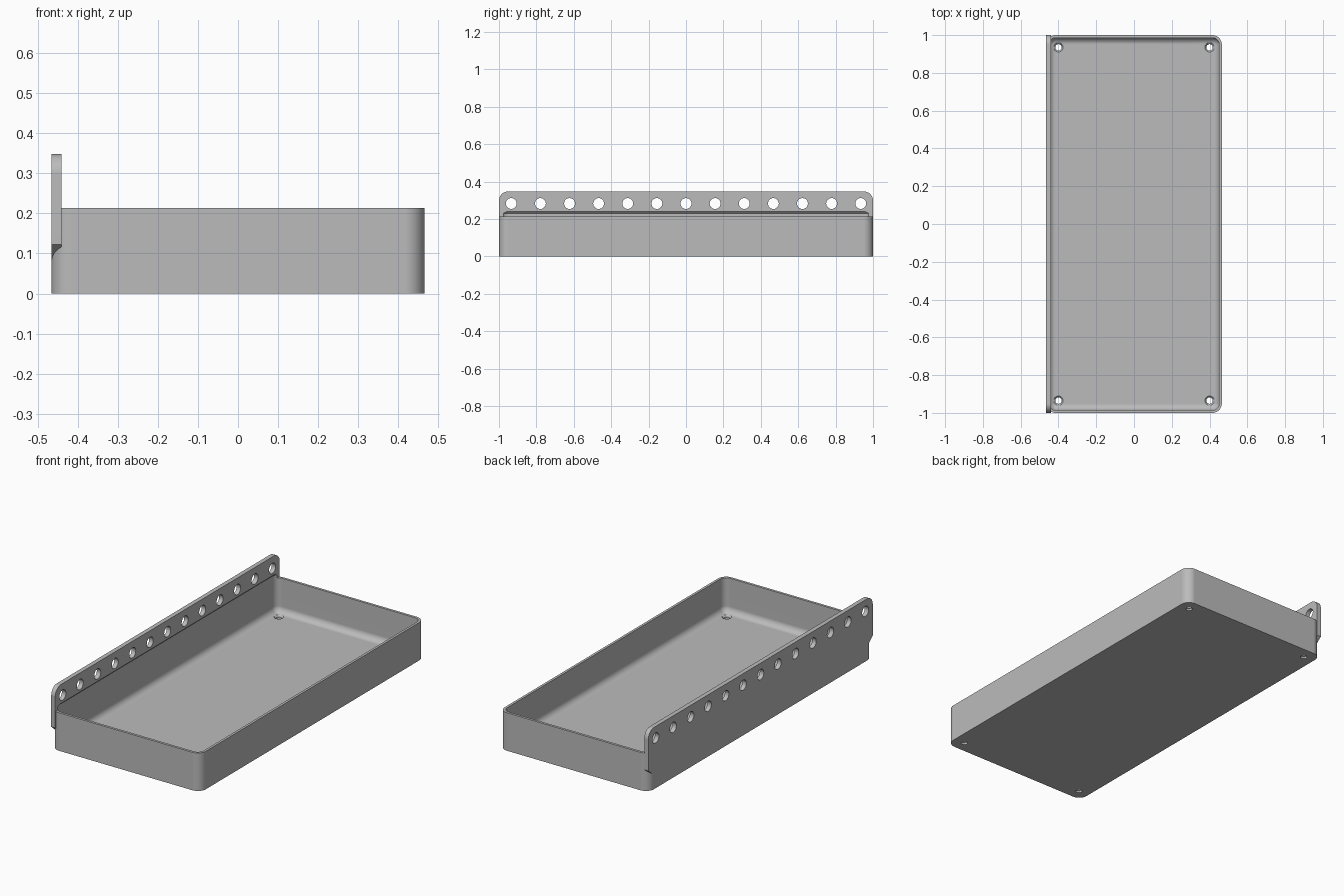
import bpy, bmesh
from math import pi, sin, cos, radians
from mathutils import Matrix, Vector

if "Cube" in bpy.data.objects:
    bpy.data.objects.remove(bpy.data.objects["Cube"])

HX, HY = 0.465, 1.0            # half width and half length
RIM, TOP = 0.214, 0.348        # wall height and rail height
WALL, FLOOR, R = 0.014, 0.02, 0.05
FILLET = 0.035                 # inner edge between floor and walls
RAIL_IN = -0.44                # inner face of the rail

grey = bpy.data.materials.new("light_grey")
grey.use_nodes = True
colour = (0.5, 0.5, 0.5, 1)
grey.diffuse_color = colour
grey.node_tree.nodes["Principled BSDF"].inputs["Base Color"].default_value = colour


def make(name, bm):
    bmesh.ops.recalc_face_normals(bm, faces=bm.faces)
    mesh = bpy.data.meshes.new(name)
    bm.to_mesh(mesh)
    bm.free()
    mesh.materials.append(grey)
    ob = bpy.data.objects.new(name, mesh)
    bpy.context.collection.objects.link(ob)
    return ob


def arc(cx, cy, r, start, steps=8):
    """Quarter circle from a start angle, counter-clockwise."""
    return [(cx + r * cos(start + pi / 2 * i / steps),
             cy + r * sin(start + pi / 2 * i / steps)) for i in range(steps + 1)]


def rounded_ring(inset):
    r = max(R - inset, 0.008)
    x, y = HX - inset - r, HY - inset - r
    return (arc(x, y, r, 0) + arc(-x, y, r, pi / 2)
            + arc(-x, -y, r, pi) + arc(x, -y, r, 1.5 * pi))


def loft(name, rings):
    """Closed solid through equal rings of 3D points."""
    bm = bmesh.new()
    rows = [[bm.verts.new(p) for p in ring] for ring in rings]
    n = len(rows[0])
    for a, b in zip(rows, rows[1:]):
        for i in range(n):
            bm.faces.new((a[i], a[(i + 1) % n], b[(i + 1) % n], b[i]))
    bm.faces.new(rows[0])
    bm.faces.new(rows[-1])
    return make(name, bm)


def stacked(name, levels):
    return loft(name, [[(x, y, z) for x, y in rounded_ring(inset)]
                       for inset, z in levels])


def combine(target, tool, operation):
    mod = target.modifiers.new(operation.title(), 'BOOLEAN')
    mod.operation, mod.object, mod.solver = operation, tool, 'EXACT'
    bpy.context.view_layer.objects.active = target
    bpy.ops.object.modifier_apply(modifier=mod.name)
    bpy.data.objects.remove(tool)


def cone(bm, centre, r1, r2, depth, turn=Matrix()):
    bmesh.ops.create_cone(bm, cap_ends=True, segments=24, radius1=r1, radius2=r2,
                          depth=depth, matrix=Matrix.Translation(Vector(centre)) @ turn)


# Tray body with rounded upright corners
tray = stacked("tray", [(0, 0), (0, RIM)])

# Upright rail: rounded upper ends, sloped undersides at the lower ends
right_end = [(0.95, 0.08), (HY, 0.122)] + arc(HY - R, TOP - R, R, 0)
outline = right_end + [(-y, z) for y, z in reversed(right_end)]
rail = loft("rail", [[(x, y, z) for y, z in outline] for x in (-HX, RAIL_IN)])
combine(tray, rail, 'UNION')

# Hollow with a filleted floor; it tapers off above the rim under the rail
levels = []
for i in range(7):
    a = pi / 2 * i / 6
    levels.append((WALL + FILLET * (1 - sin(a)), FLOOR + FILLET * (1 - cos(a))))
levels += [(WALL, 0.23), (WALL + 0.022, 0.252)]
combine(tray, stacked("hollow_cutter", levels), 'DIFFERENCE')

# Row of hanging holes through the rail
bm = bmesh.new()
for i in range(13):
    cone(bm, (-0.45, (i - 6) * 0.1557, 0.283), 0.029, 0.029, 0.1,
         Matrix.Rotation(pi / 2, 4, 'Y'))
combine(tray, make("rail_hole_cutter", bm), 'DIFFERENCE')

# Countersunk screw holes in the floor corners
for x in (-0.4, 0.4):
    for y in (-0.935, 0.935):
        bm = bmesh.new()
        cone(bm, (x, y, 0), 0.017, 0.017, 0.1)
        combine(tray, make("screw_hole_cutter", bm), 'DIFFERENCE')
        bm = bmesh.new()
        cone(bm, (x, y, 0.017), 0.015, 0.029, 0.016)
        combine(tray, make("countersink_cutter", bm), 'DIFFERENCE')

# Smooth rounded surfaces, crisp edges
tray.name = "tray_with_rail"
bpy.ops.object.select_all(action='DESELECT')
tray.select_set(True)
bpy.context.view_layer.objects.active = tray
bpy.ops.object.shade_smooth_by_angle(angle=radians(30))
weighted = tray.modifiers.new("Weighted normals", 'WEIGHTED_NORMAL')
weighted.keep_sharp = True
